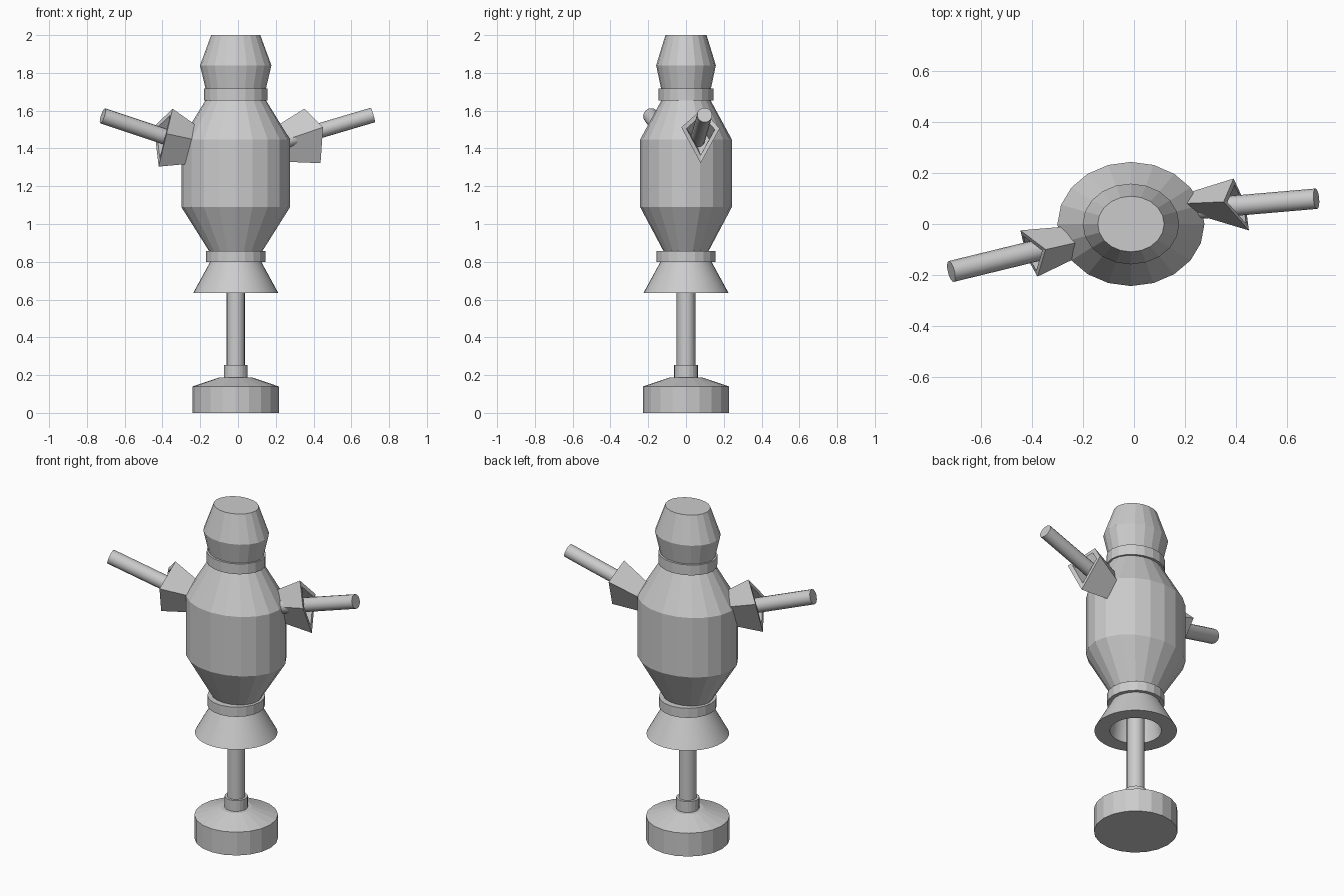
import bpy, bmesh, math
from mathutils import Vector

if "Cube" in bpy.data.objects:
    bpy.data.objects.remove(bpy.data.objects["Cube"])

CX = -0.012   # the post and torso axis sits slightly left of centre


def finish(name, bm, smooth=False):
    bmesh.ops.recalc_face_normals(bm, faces=bm.faces)
    me = bpy.data.meshes.new(name)
    bm.to_mesh(me)
    bm.free()
    ob = bpy.data.objects.new(name, me)
    bpy.context.collection.objects.link(ob)
    if smooth:
        me.shade_smooth()
        me.set_sharp_from_angle(angle=math.radians(35))
    return ob


def loft(name, rings, smooth=False):
    """Skin a list of point rings and cap both ends."""
    bm = bmesh.new()
    loops = [[bm.verts.new(p) for p in ring] for ring in rings]
    n = len(loops[0])
    for a, b in zip(loops, loops[1:]):
        for i in range(n):
            j = (i + 1) % n
            bm.faces.new((a[i], a[j], b[j], b[i]))
    bm.faces.new(loops[0])
    bm.faces.new(loops[-1])
    return finish(name, bm, smooth)


def turned(name, profile, sides=20, smooth=False):
    """Elliptical turned part from (x radius, y radius, z) stations."""
    angles = [math.tau * i / sides for i in range(sides)]
    return loft(name, [[(CX + rx * math.cos(a), ry * math.sin(a), z) for a in angles]
                       for rx, ry, z in profile], smooth)


def rod(name, start, end, radius, sides=16):
    start, end = Vector(start), Vector(end)
    q = (end - start).to_track_quat('Z', 'Y')
    ring = [q @ Vector((radius * math.cos(math.tau * i / sides),
                        radius * math.sin(math.tau * i / sides), 0)) for i in range(sides)]
    return loft(name, [[p + c for p in ring] for c in (start, end)], True)


def cuff(name, root, mouth):
    """Four-sided flared sleeve with a recessed mouth."""
    root = [Vector(p) for p in root]
    mouth = [Vector(p) for p in mouth]
    c = sum(mouth, Vector()) / 4
    lip = [c + (p - c) * 0.74 for p in mouth]
    rc = sum(root, Vector()) / 4
    floor = [p.lerp(rc + (r - rc) * 0.7, 0.7) for p, r in zip(lip, root)]
    return loft(name, [root, mouth, lip, floor])


# Weighted foot and post
turned("base", [(.228, .228, 0), (.228, .228, .14), (.085, .085, .188)])
turned("post_collar", [(.063, .063, .18), (.063, .063, .253)])
turned("post", [(.049, .049, .18), (.049, .049, .85)], 16, True)

# Hollow flared skirt
turned("skirt", [(.135, .135, .80), (.225, .225, .635), (.14, .14, .635),
                 (.12, .12, .78)], 40, True)
turned("waist_ring", [(.158, .156, .80), (.158, .156, .858)])

# Torso, neck ring and head
turned("torso", [(.142, .12, .858), (.288, .243, 1.09), (.288, .243, 1.447), (.16, .13, 1.655)])
turned("neck_ring", [(.169, .145, 1.655), (.169, .145, 1.717)])
turned("head", [(.16, .132, 1.717), (.189, .158, 1.84), (.13, .109, 2.0)])

# Sleeves: corners in order top, front, bottom, back
cuff("right_sleeve",
     [(.19, .08, 1.51), (.207, .048, 1.43), (.24, .08, 1.33), (.21, .122, 1.43)],
     [(.351, .087, 1.61), (.45, -.025, 1.512), (.437, .077, 1.322), (.39, .178, 1.505)])
cuff("left_sleeve",
     [(-.19, -.065, 1.50), (-.2, -.12, 1.44), (-.24, -.07, 1.32), (-.21, -.005, 1.44)],
     [(-.346, -.10, 1.61), (-.378, -.206, 1.478), (-.42, -.13, 1.304), (-.445, -.025, 1.516)])

# Arm rods
rod("right_arm", (.20, .055, 1.425), (.714, .099, 1.577), .04)
rod("left_arm", (-.20, -.06, 1.40), (-.716, -.186, 1.573), .042)
